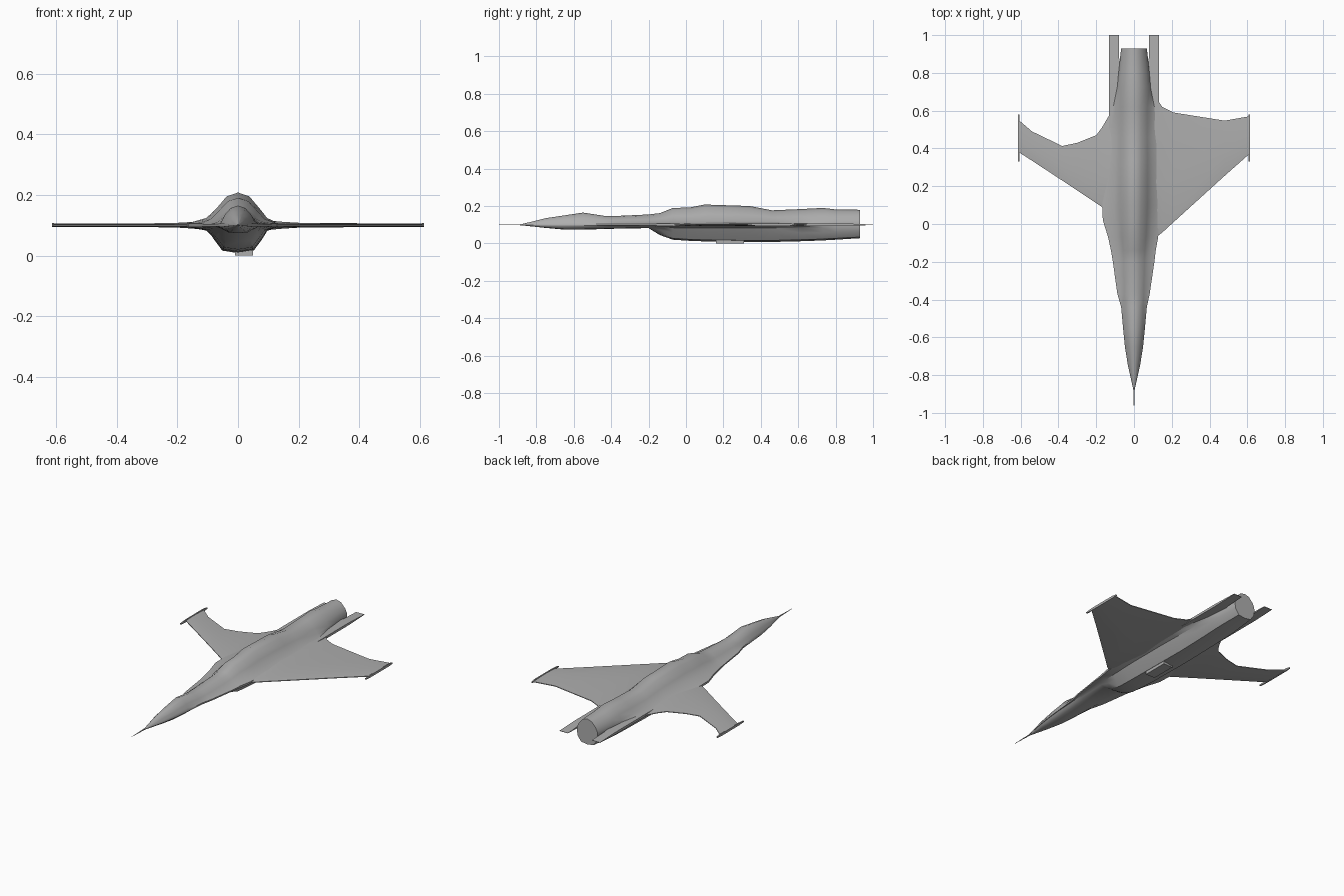
import bpy
import bmesh
from math import radians

cube = bpy.data.objects.get("Cube")
if cube:
    bpy.data.objects.remove(cube, do_unlink=True)

GREY = (0.42, 0.42, 0.42, 1.0)
grey_paint = bpy.data.materials.new("grey_paint")
grey_paint.use_nodes = True
grey_paint.diffuse_color = GREY
shader = grey_paint.node_tree.nodes["Principled BSDF"]
shader.inputs["Base Color"].default_value = GREY
shader.inputs["Roughness"].default_value = 0.7

MID = 0.1  # height of the wing plane


def loft(name, rings, angle=40):
    """Skin a row of equal-length closed rings and cap both ends."""
    bm = bmesh.new()
    rows = [[bm.verts.new(point) for point in ring] for ring in rings]
    count = len(rows[0])
    for a, b in zip(rows, rows[1:]):
        for i in range(count):
            j = (i + 1) % count
            bm.faces.new((a[i], a[j], b[j], b[i]))
    bm.faces.new(rows[0])
    bm.faces.new(rows[-1])
    bmesh.ops.remove_doubles(bm, verts=bm.verts, dist=0.0002)
    bmesh.ops.recalc_face_normals(bm, faces=bm.faces)
    mesh = bpy.data.meshes.new(name)
    bm.to_mesh(mesh)
    bm.free()
    obj = bpy.data.objects.new(name, mesh)
    bpy.context.collection.objects.link(obj)
    mesh.materials.append(grey_paint)
    bpy.ops.object.select_all(action="DESELECT")
    obj.select_set(True)
    bpy.context.view_layer.objects.active = obj
    bpy.ops.object.shade_smooth_by_angle(angle=radians(angle))
    return obj


def half_section(w, s, top, bottom):
    """Half outline, from spine to keel: core width w, strake width s."""
    h, d = top - MID, MID - bottom
    flare = w + 0.25 * (s - w)
    edge = min(0.006, 0.2 * d)
    return [(0, top), (0.45 * w, top - 0.12 * h), (0.85 * w, MID + 0.52 * h),
            (flare, MID + 0.22 * h), (s, MID + edge), (s, MID - edge),
            (flare, MID - 0.2 * d), (0.95 * w, MID - 0.5 * d),
            (0.62 * w, bottom + 0.09 * d), (0, bottom)]


def fuselage_ring(y, w, left, right, top, bottom):
    a = half_section(w, left, top, bottom)
    b = half_section(w, right, top, bottom)
    return [(x, y, z) for x, z in a] + [(-x, y, z) for x, z in b[-2:0:-1]]


# Fuselage stations: y, core width, left strake, right strake, top, bottom
STATIONS = [
    (-0.88, .003, .003, .003, .103, .097),
    (-0.75, .028, .032, .032, .135, .083),
    (-0.65, .043, .048, .048, .150, .074),
    (-0.55, .052, .058, .058, .165, .074),
    (-0.44, .056, .068, .068, .148, .077),
    (-0.37, .060, .083, .088, .147, .079),
    (-0.20, .065, .108, .112, .155, .082),
    (-0.14, .068, .115, .122, .162, .045),
    (-0.07, .075, .128, .137, .190, .020),
    (0.02, .080, .133, .165, .192, .014),
    (0.10, .083, .135, .168, .208, .011),
    (0.34, .084, .135, .140, .200, .008),
    (0.46, .082, .130, .135, .177, .008),
    (0.62, .082, .110, .110, .184, .012),
    (0.73, .083, .088, .088, .190, .016),
    (0.80, .080, .082, .082, .182, .020),
    (0.93, .066, .068, .068, .180, .028),
]
loft("fuselage", [fuselage_ring(*station) for station in STATIONS])


def wing_ring(side, x, lead, trail):
    """Thin lens across the chord, thickest close to the body."""
    t = 0.006 + 0.012 * max(0, 1 - (x - 0.08) / 0.2) ** 2
    chord = trail - lead
    top = [(0, 0.002), (0.06, 0.6 * t), (0.4, t), (0.8, 0.7 * t), (1, 0.002)]
    outline = top + [(f, -z) for f, z in reversed(top)]
    return [(side * x, lead + f * chord, MID + z) for f, z in outline]


# Wings, each with its own ragged trailing edge: x, leading y, trailing y
LEFT = [(.08, -.10, .68), (.13, -.06, .65), (.15, -.045, .62), (.21, .01, .59),
        (.48, .255, .547), (.61, .37, .57)]
RIGHT = [(.08, 0, .63), (.135, .06, .57), (.17, .09, .51), (.2, .11, .47),
         (.3, .177, .43), (.38, .23, .413), (.54, .335, .49), (.61, .38, .55)]
loft("left_wing", [wing_ring(1, *s) for s in LEFT])
loft("right_wing", [wing_ring(-1, *s) for s in RIGHT])


def rect(y, x0, x1, z0, z1):
    return [(x0, y, z0), (x1, y, z0), (x1, y, z1), (x0, y, z1)]


# Tail shelves and wingtip rails
for side, label in ((1, "left"), (-1, "right")):
    inner, outer = side * 0.079, side * 0.133
    loft(label + "_tail_shelf", [
        rect(0.45, side * 0.06, outer, 0.093, 0.107),
        rect(0.84, side * 0.07, outer, 0.093, 0.107),
        rect(0.88, inner, outer, 0.094, 0.106),
        rect(1.0, inner, outer, 0.099, 0.101)], 30)
    x0, x1 = side * 0.607, side * 0.614
    loft(label + "_wingtip_rail", [
        rect(0.33, x0, x1, 0.097, 0.103),
        rect(0.38, x0, x1, 0.094, 0.108),
        rect(0.55, x0, x1, 0.094, 0.108),
        rect(0.58, x0, x1, 0.097, 0.103)], 30)

# Belly fairing and nose probe
loft("belly_fairing", [rect(y, -0.01, 0.05, 0, 0.03) for y in (0.16, 0.31)], 30)
loft("nose_probe", [rect(y, -r, r, MID - r, MID + r)
                    for y, r in ((-1.0, 0.0006), (-0.87, 0.003))])
